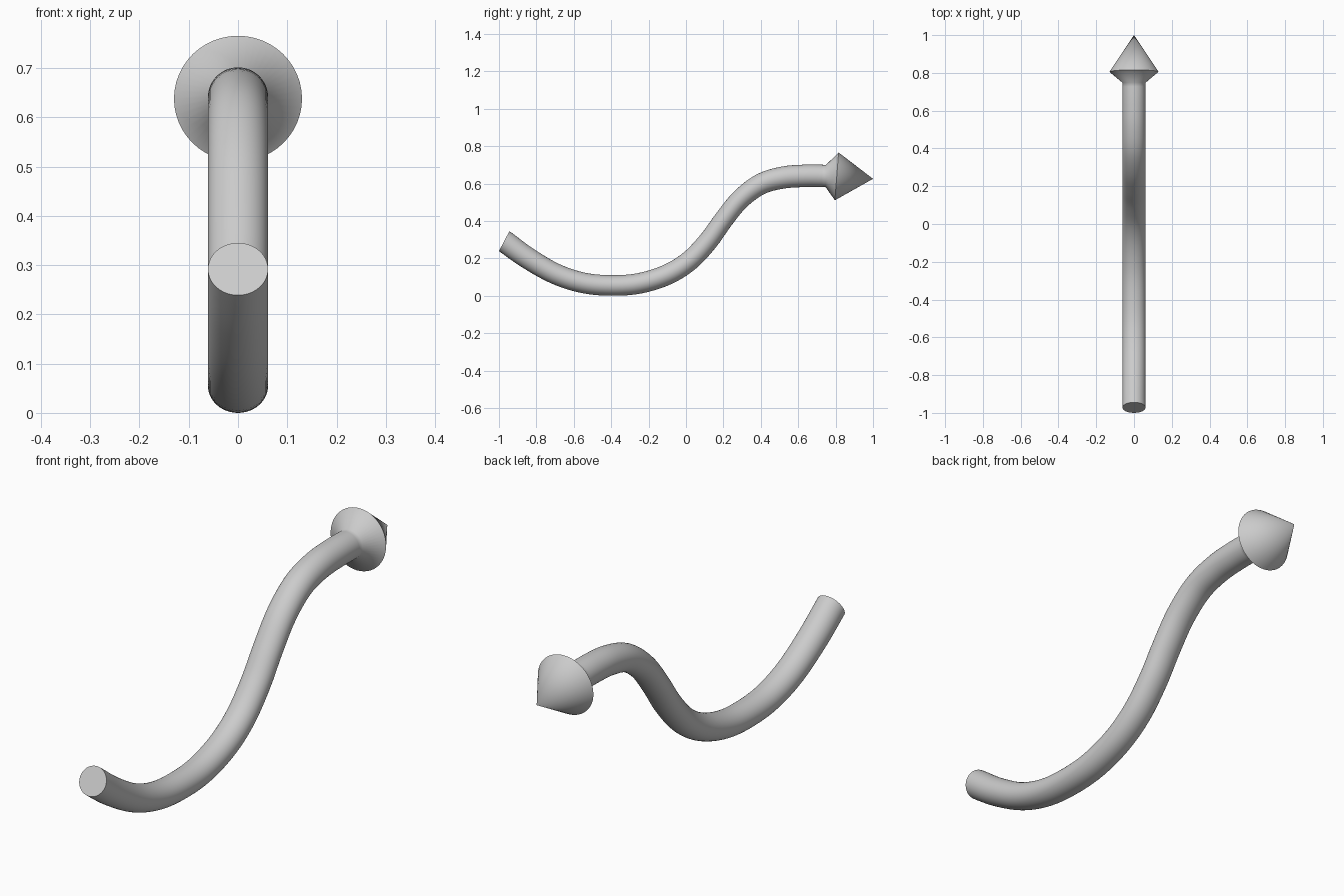
import bpy, bmesh, math
from mathutils import Vector

if "Cube" in bpy.data.objects:
    bpy.data.objects.remove(bpy.data.objects["Cube"])

SIDES = 48
WIDTH = 0.061   # shaft radius across x

# Shaft centreline in the side plane: y, z, in-plane radius
PATH = [(-0.972, 0.292, 0.060), (-0.85, 0.204, 0.058), (-0.70, 0.118, 0.056),
        (-0.55, 0.069, 0.055), (-0.40, 0.055, 0.055), (-0.25, 0.066, 0.055),
        (-0.10, 0.113, 0.055), (0.02, 0.188, 0.054), (0.12, 0.294, 0.053),
        (0.20, 0.405, 0.052), (0.29, 0.515, 0.053), (0.40, 0.597, 0.056),
        (0.52, 0.632, 0.059), (0.64, 0.641, 0.060), (0.748, 0.640, 0.060)]


def smooth_path(points, steps=5):
    """Catmull-Rom interpolation through the points."""
    p = [Vector(q) for q in points]
    p = [2 * p[0] - p[1]] + p + [2 * p[-1] - p[-2]]
    out = []
    for i in range(1, len(p) - 2):
        a, b, c, d = p[i - 1:i + 3]
        for k in range(steps):
            t = k / steps
            out.append(0.5 * (2 * b + (c - a) * t + (2 * a - 5 * b + 4 * c - d) * t ** 2
                              + (3 * b - a - 3 * c + d) * t ** 3))
    return out + [p[-2]]


def ring(bm, y, z, direction, rx, rn):
    """Elliptical ring perpendicular to a direction in the yz plane."""
    dy, dz = direction
    verts = []
    for i in range(SIDES):
        a = 2 * math.pi * i / SIDES
        s = rn * math.sin(a)
        verts.append(bm.verts.new((rx * math.cos(a), y - dz * s, z + dy * s)))
    return verts


bm = bmesh.new()

# Shaft rings
pts = smooth_path(PATH)
rings = []
for i, (y, z, r) in enumerate(pts):
    if i == 0:
        d = Vector((0.886, -0.464))
    else:
        d = (pts[min(i + 1, len(pts) - 1)] - pts[i - 1]).to_2d().normalized()
    rings.append(ring(bm, y, z, d, WIDTH, r))

# Arrowhead rim, slightly tilted down
rings.append(ring(bm, 0.806, 0.638, Vector((0.997, -0.078)), 0.130, 0.128))

# Skin between rings
for a, b in zip(rings, rings[1:]):
    for i in range(SIDES):
        j = (i + 1) % SIDES
        bm.faces.new((a[i], a[j], b[j], b[i]))

# Flat tail cap and pointed tip
bm.faces.new(rings[0])
tip = bm.verts.new((0, 1.0, 0.625))
for i in range(SIDES):
    bm.faces.new((rings[-1][i], rings[-1][(i + 1) % SIDES], tip))
bmesh.ops.recalc_face_normals(bm, faces=bm.faces)

mesh = bpy.data.meshes.new("curved_arrow")
bm.to_mesh(mesh)
bm.free()
arrow = bpy.data.objects.new("curved_arrow", mesh)
bpy.context.collection.objects.link(arrow)
bpy.context.view_layer.objects.active = arrow
arrow.select_set(True)
bpy.ops.object.shade_smooth_by_angle(angle=math.radians(60))
